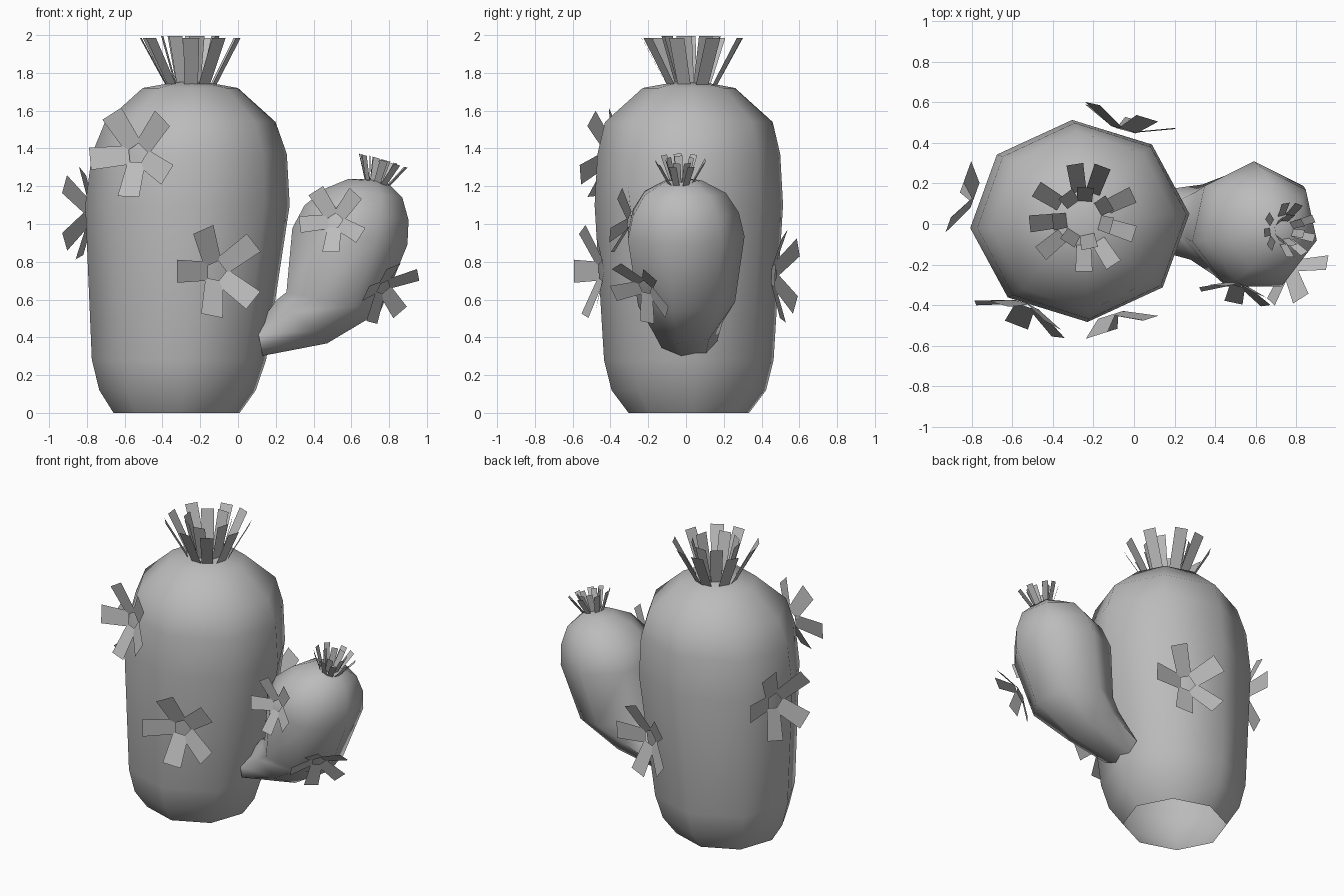
import bpy, bmesh, math
from mathutils import Vector

cube = bpy.data.objects.get("Cube")
if cube:
    bpy.data.objects.remove(cube, do_unlink=True)

grey = bpy.data.materials.new("plain_grey")
grey.use_nodes = True
COLOUR = (0.5, 0.5, 0.5, 1)
grey.diffuse_color = COLOUR
grey.node_tree.nodes["Principled BSDF"].inputs["Base Color"].default_value = COLOUR


def finish(bm, name, smooth=True):
    mesh = bpy.data.meshes.new(name)
    bm.to_mesh(mesh)
    bm.free()
    mesh.materials.append(grey)
    obj = bpy.data.objects.new(name, mesh)
    bpy.context.collection.objects.link(obj)
    if smooth:
        bpy.ops.object.select_all(action="DESELECT")
        obj.select_set(True)
        bpy.context.view_layer.objects.active = obj
        bpy.ops.object.shade_smooth_by_angle(angle=math.radians(60))


def loft(name, rings, tip, sides, turn):
    """Skin open-bottomed rings given as (left x, left z, right x, right z, y centre, y radius)."""
    bm = bmesh.new()
    loops = []
    for xa, za, xb, zb, cy, ry in rings:
        loop = []
        for i in range(sides):
            a = math.tau * i / sides + math.radians(turn)
            c = (1 + math.cos(a)) / 2
            loop.append(bm.verts.new((xa + (xb - xa) * c, cy + ry * math.sin(a), za + (zb - za) * c)))
        loops.append(loop)
    top = bm.verts.new(tip)
    for i in range(sides):
        j = (i + 1) % sides
        for low, high in zip(loops, loops[1:]):
            bm.faces.new((low[i], low[j], high[j], high[i]))
        bm.faces.new((loops[-1][i], loops[-1][j], top))
    finish(bm, name)


def frame(normal):
    n = Vector(normal).normalized()
    ref = Vector((0, 0, 1)) if abs(n.z) < 0.8 else Vector((0, 1, 0))
    u = ref.cross(n).normalized()
    return u, n.cross(u), n


def blade(bm, centre, axes, angle, inner, outer, rise, w0, w1):
    """One flat strip running outward from inner to outer radius while climbing."""
    u, v, n = axes
    a = math.radians(angle)
    out = u * math.cos(a) + v * math.sin(a)
    side = n.cross(out)
    base = centre + out * inner
    end = centre + out * outer + n * rise
    corners = (base - side * w0, base + side * w0, end + side * w1, end - side * w1)
    bm.faces.new([bm.verts.new(p) for p in corners])


def flower(name, centre, normal, size=1.0, roll=0):
    bm = bmesh.new()
    axes = frame(normal)
    c = Vector(centre) + axes[2] * 0.01
    for angle in (113, 39, -40, -101, 180):
        blade(bm, c, axes, angle + roll, 0.045 * size, 0.24 * size, 0.075 * size,
              0.05 * size, 0.061 * size)
    finish(bm, name, smooth=False)


def tuft(name, centre, normal, size=1.0):
    bm = bmesh.new()
    axes = frame(normal)
    c = Vector(centre)
    for count, inner, outer, rise, start in ((9, 0.13, 0.27, 0.25, 25), (7, 0.08, 0.15, 0.26, 30)):
        for i in range(count):
            wobble = 6 * math.sin(i * 2.3)
            blade(bm, c, axes, start + 360 * i / count + wobble, inner * size,
                  (outer + 0.02 * math.sin(i * 3.1)) * size, rise * size,
                  0.036 * size, 0.042 * size)
    finish(bm, name, smooth=False)


# main trunk
trunk = [(0.00, -0.66, 0.01, 0.32), (0.12, -0.735, 0.095, 0.41), (0.28, -0.775, 0.15, 0.45),
         (1.10, -0.81, 0.275, 0.50), (1.37, -0.775, 0.26, 0.485), (1.54, -0.705, 0.20, 0.445),
         (1.72, -0.505, 0.00, 0.245)]
loft("trunk", [(xa, z, xb, z, 0.015, r) for z, xa, xb, r in trunk], (-0.25, 0.015, 1.765), 8, 4)

# side arm, bending up from the trunk
loft("side_arm", [(0.10, 0.46, 0.13, 0.30, 0.01, 0.155), (0.20, 0.60, 0.475, 0.365, 0, 0.195),
                  (0.25, 0.64, 0.76, 0.535, -0.01, 0.27), (0.28, 0.98, 0.905, 0.89, -0.015, 0.325),
                  (0.345, 1.10, 0.91, 1.02, -0.015, 0.295), (0.46, 1.19, 0.875, 1.14, -0.015, 0.225),
                  (0.58, 1.238, 0.79, 1.222, -0.015, 0.1)], (0.69, -0.015, 1.24), 7, 90)

# spiky crowns
tuft("trunk_crown", (-0.25, 0.03, 1.735), (0, 0, 1))
tuft("arm_crown", (0.735, -0.03, 1.215), (0.28, 0, 0.96), 0.5)

# flowers
flower("trunk_flower_upper_front", (-0.53, -0.39, 1.37), (-0.35, -0.92, 0.15), roll=9)
flower("trunk_flower_lower_front", (-0.12, -0.44, 0.75), (0.3, -0.95, 0))
flower("trunk_flower_side", (-0.775, 0.14, 1.06), (-0.94, 0.34, 0))
flower("trunk_flower_back", (-0.05, 0.455, 0.73), (0.27, 0.96, -0.05))
flower("arm_flower_front", (0.515, -0.29, 1.015), (-0.2, -0.95, 0.2), 0.75, 10)
flower("arm_flower_outer", (0.765, -0.21, 0.67), (0.6, -0.58, -0.55), 0.78)
